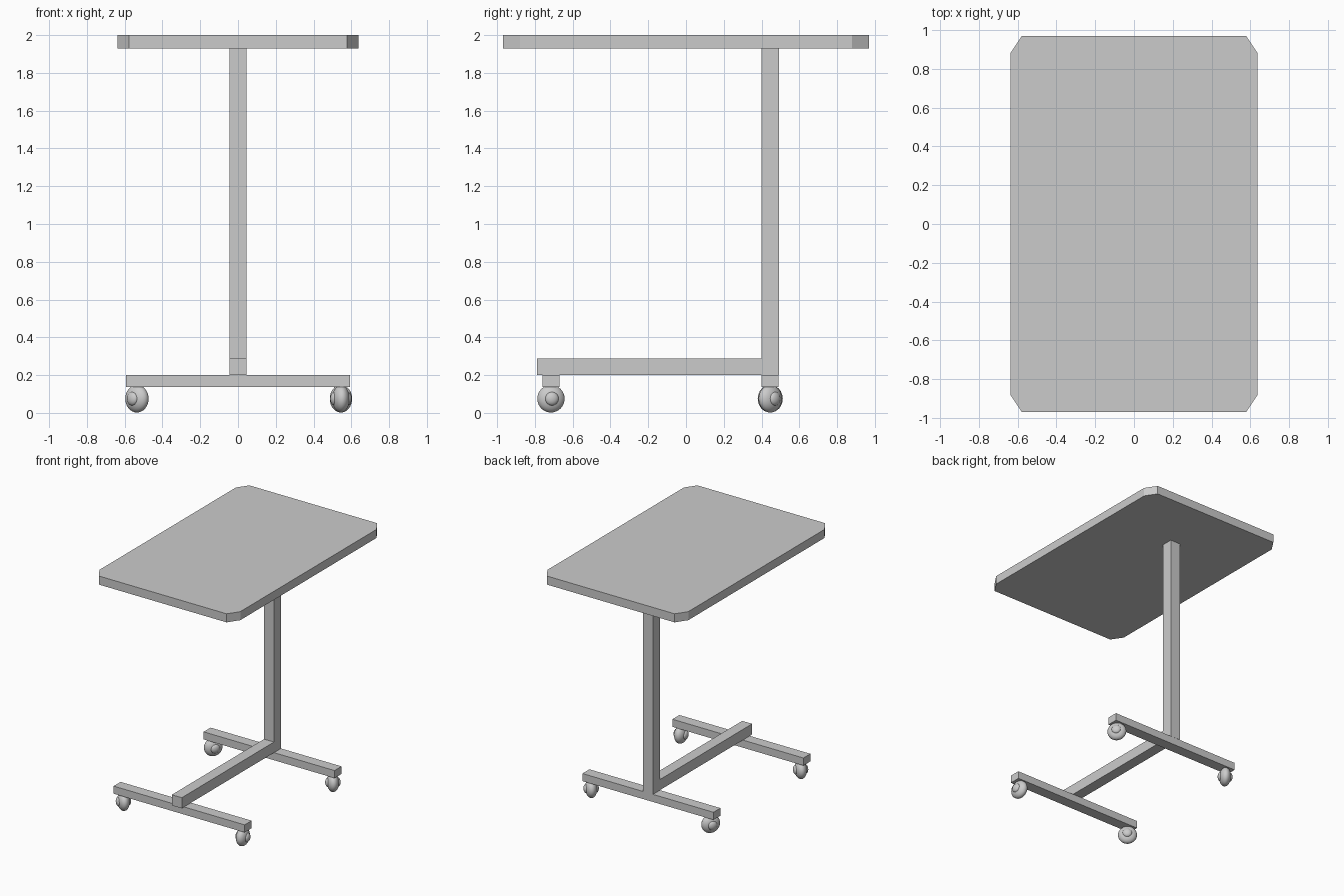
import bpy, bmesh
from math import radians
from mathutils import Matrix, Vector

if "Cube" in bpy.data.objects:
    bpy.data.objects.remove(bpy.data.objects["Cube"])


def make_object(name, bm):
    mesh = bpy.data.meshes.new(name)
    bm.to_mesh(mesh)
    bm.free()
    obj = bpy.data.objects.new(name, mesh)
    bpy.context.collection.objects.link(obj)
    return obj


def box(name, lo, hi):
    lo, hi = Vector(lo), Vector(hi)
    bm = bmesh.new()
    bmesh.ops.create_cube(bm, size=1)
    bmesh.ops.scale(bm, vec=hi - lo, verts=bm.verts)
    bmesh.ops.translate(bm, vec=(lo + hi) / 2, verts=bm.verts)
    return make_object(name, bm)


def ellipsoid(bm, centre, radii):
    mat = Matrix.Translation(centre) @ Matrix.Diagonal((*radii, 1))
    bmesh.ops.create_uvsphere(bm, u_segments=32, v_segments=16, radius=1, matrix=mat)


# Table top: rectangle with clipped corners, extruded
w, d, cx, cy = 0.637, 0.97, 0.06, 0.09
outline = [(w, d - cy), (w - cx, d), (cx - w, d), (-w, d - cy),
           (-w, cy - d), (cx - w, -d), (w - cx, -d), (w, cy - d)]
bm = bmesh.new()
face = bm.faces.new([bm.verts.new((x, y, 1.93)) for x, y in outline])
top = bmesh.ops.extrude_face_region(bm, geom=[face])["geom"]
bmesh.ops.translate(bm, vec=(0, 0, 0.07),
                    verts=[v for v in top if isinstance(v, bmesh.types.BMVert)])
bmesh.ops.recalc_face_normals(bm, faces=bm.faces)
make_object("table_top", bm)

# Column and base beam
box("column", (-0.045, 0.40, 0.20), (0.045, 0.492, 1.93))
box("base_beam", (-0.045, -0.79, 0.20), (0.045, 0.40, 0.287))

# Cross bars under the beam
for name, y in (("front", -0.715), ("back", 0.446)):
    box(name + "_cross_bar", (-0.592, y - 0.045, 0.138), (0.592, y + 0.045, 0.20))

# Swivelling ball casters: rounded wheel with a hub bulge on each side
casters = {"front_right": (0.545, -0.715, 8), "front_left": (-0.535, -0.715, 48),
           "back_right": (0.545, 0.446, 42), "back_left": (-0.535, 0.446, -32)}
for name, (x, y, angle) in casters.items():
    bm = bmesh.new()
    ellipsoid(bm, (0, 0, 0), (0.045, 0.073, 0.073))
    for side in (-1, 1):
        ellipsoid(bm, (side * 0.035, 0, 0), (0.022, 0.036, 0.036))
    for f in bm.faces:
        f.smooth = True
    caster = make_object(name + "_caster", bm)
    caster.location = (x, y, 0.075)
    caster.rotation_euler.z = radians(angle)
